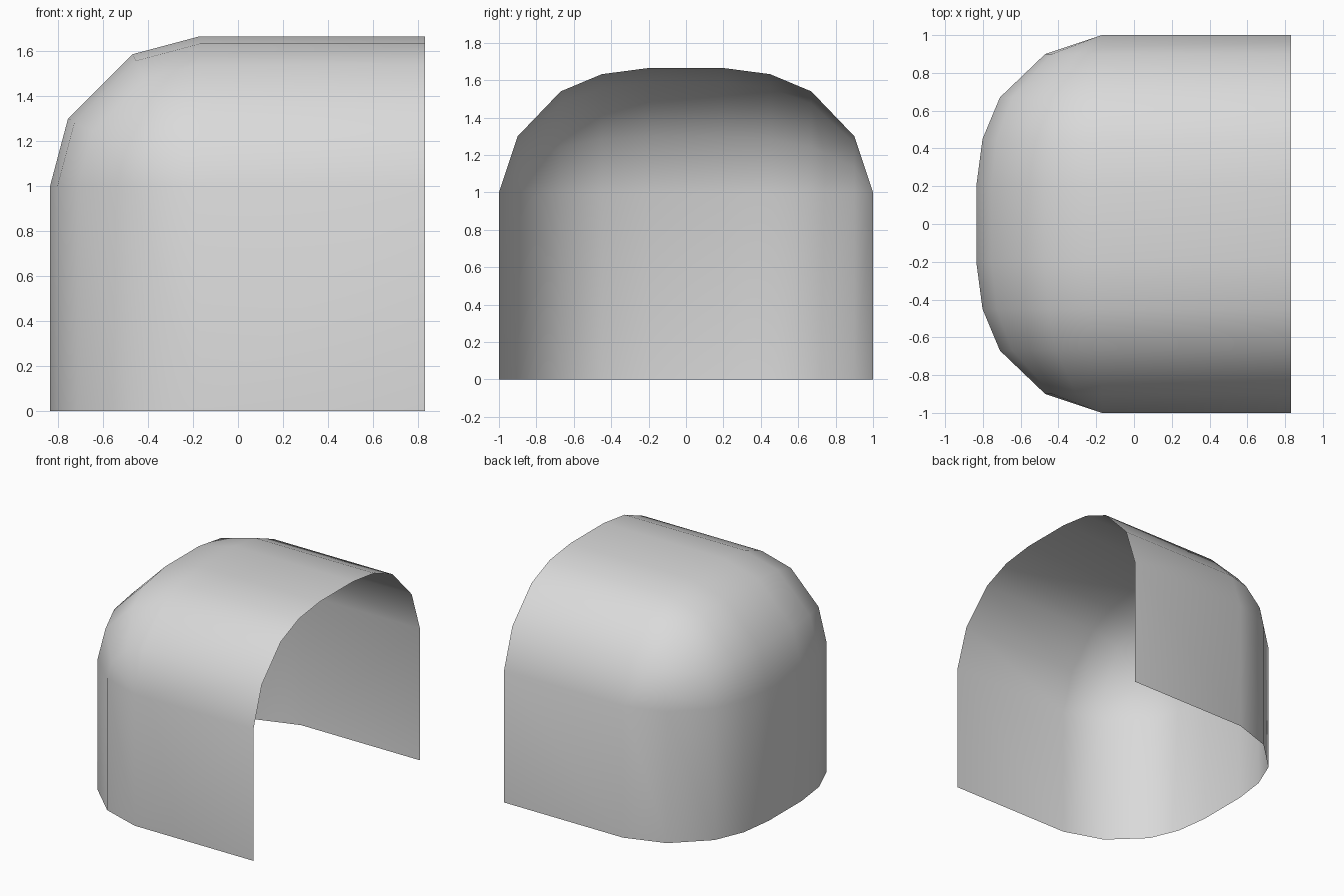
import bpy
import bmesh

cube = bpy.data.objects.get("Cube")
if cube:
    bpy.data.objects.remove(cube, do_unlink=True)

# Light grey material
grey = bpy.data.materials.new("light_grey")
grey.use_nodes = True
colour = (0.7, 0.7, 0.7, 1)
grey.diffuse_color = colour
grey.node_tree.nodes["Principled BSDF"].inputs["Base Color"].default_value = colour

OPEN_X, BEND_X, BEND_Z = 0.83, -0.17, 1.0
# Half cross-section: distance from the middle, bend radius there
half = [(1.0, 0.0), (0.9, 0.3), (0.67, 0.54), (0.45, 0.632), (0.2, 0.665)]
section = [(-y, r) for y, r in half] + [(y, r) for y, r in reversed(half)]
# Quarter bend from the upright wall to the roof
bend = [(1, 0), (0.88, 0.45), (0.45, 0.88), (0, 1)]


def rib(bm, y, r):
    """One strip edge: up the closed end, round the bend, along the roof."""
    path = [(BEND_X - r, 0)]
    path += [(BEND_X - r * a, BEND_Z + r * b) for a, b in bend]
    path.append((OPEN_X, BEND_Z + r))
    return [bm.verts.new((x, y, z)) for x, z in path]


bm = bmesh.new()
ribs = [rib(bm, y, r) for y, r in section]

# Rounded end and roof
for a, b in zip(ribs, ribs[1:]):
    for i in range(len(a) - 1):
        bm.faces.new((a[i], a[i + 1], b[i + 1], b[i]))

# Flat side walls
for side in (ribs[0], ribs[-1]):
    corner = bm.verts.new((OPEN_X, side[0].co.y, 0))
    bm.faces.new((side[0], side[1], side[-1], corner))

# Merge the bend where it shrinks to a point, then face outward
bmesh.ops.remove_doubles(bm, verts=bm.verts[:], dist=0.001)
bmesh.ops.recalc_face_normals(bm, faces=bm.faces[:])
bm.normal_update()
top = max(bm.faces, key=lambda f: f.calc_center_median().z)
if top.normal.z < 0:
    bmesh.ops.reverse_faces(bm, faces=bm.faces[:])
for f in bm.faces:
    f.smooth = True

mesh = bpy.data.meshes.new("rounded_shell")
bm.to_mesh(mesh)
bm.free()
mesh.materials.append(grey)
shell = bpy.data.objects.new("rounded_shell", mesh)
bpy.context.collection.objects.link(shell)
